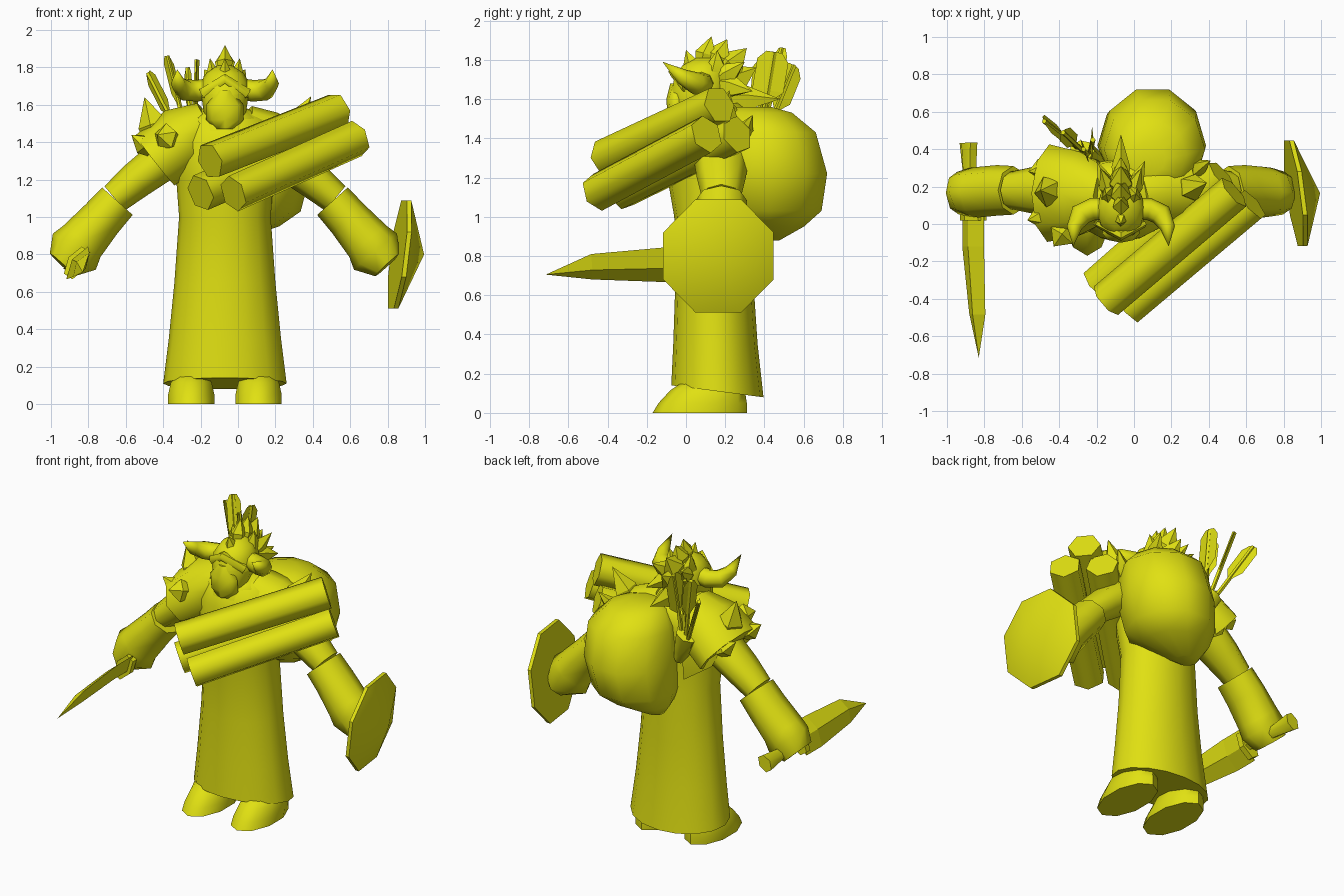
import bpy, bmesh, math
from mathutils import Vector as V

mat = bpy.data.materials.new("yellow")
mat.diffuse_color = (0.75, 0.75, 0.006, 1)
CX = -0.07   # body centre line


def finish(name, bm, smooth):
    bmesh.ops.recalc_face_normals(bm, faces=bm.faces)
    me = bpy.data.meshes.new(name)
    bm.to_mesh(me)
    bm.free()
    me.materials.append(mat)
    ob = bpy.data.objects.new(name, me)
    bpy.context.collection.objects.link(ob)
    if smooth:
        bpy.ops.object.select_all(action='DESELECT')
        ob.select_set(True)
        bpy.context.view_layer.objects.active = ob
        bpy.ops.object.shade_smooth_by_angle(angle=math.radians(smooth))
    return ob


def flip(p):
    """Mirror a path row across the body centre line."""
    return (2 * CX - p[0],) + tuple(p[1:])


def tube(name, rows, n=8, ref=(0, 1, 0), smooth=55, turn=0.0, axis=None):
    """Loft rows of (x, y, z, side radius, radius along ref)."""
    bm = bmesh.new()
    pts = [V(r[:3]) for r in rows]
    rings = []
    for i, r in enumerate(rows):
        t = V(axis) if axis else (pts[min(i + 1, len(pts) - 1)] - pts[max(i - 1, 0)]).normalized()
        v = V(ref)
        v = (v - t * v.dot(t)).normalized()
        u = v.cross(t)
        if max(r[3:]) < 0.002:
            rings.append([bm.verts.new(pts[i])])
            continue
        angs = [(k + turn) * math.tau / n for k in range(n)]
        rings.append([bm.verts.new(pts[i] + u * r[3] * math.cos(a) + v * r[4] * math.sin(a)) for a in angs])
    for a, b in zip(rings, rings[1:]):
        for k in range(n):
            q = [a[k % len(a)], a[(k + 1) % len(a)], b[(k + 1) % len(b)], b[k % len(b)]]
            bm.faces.new(list(dict.fromkeys(q)))
    for ring in (rings[0], rings[-1]):
        if len(ring) > 2:
            bm.faces.new(ring)
    return finish(name, bm, smooth)


def spike(name, base, tip, r, n=5, flat=1.0, ref=(0, 1, 0)):
    """Leaf-shaped spike."""
    b, t = V(base), V(tip)
    m = b.lerp(t, 0.4)
    return tube(name, [(*b, r * .7, r * .7 * flat), (*m, r, r * flat), (*t, 0, 0)], n, ref, 30)


UP = (0, 0, 1)

# Robe and torso
robe = tube("robe", [
    (CX, .16, .10, .33, .235), (CX, .15, .35, .30, .215), (CX, .145, .65, .27, .20),
    (CX, .14, 1.0, .245, .20), (CX, .12, 1.2, .26, .215), (CX, .13, 1.4, .28, .22),
    (CX, .15, 1.52, .25, .19), (CX, .15, 1.58, .12, .12)], 16, axis=UP)
for v in robe.data.vertices:
    if v.co.z < .2:                      # hem dips towards the back
        v.co.z = .14 - .13 * (v.co.y + .07)

# Boots and arms
for s, m in (("left", lambda p: p), ("right", flip)):
    bx = m((-.25,))[0]
    tube(s + "_boot", [(bx, .07, 0, .13, .24), (bx, .085, .05, .13, .225),
                       (bx, .11, .115, .115, .19), (bx, .14, .165, .085, .145)], 10, (0, 1, 0), 55, .5, UP)
    tube(s + "_upper_arm", [m(p) for p in (
        (-.25, .17, 1.42, .12, .14), (-.42, .18, 1.29, .11, .14),
        (-.54, .18, 1.2, .10, .125), (-.66, .18, 1.10, .085, .10))], 8)
    tube(s + "_sleeve", [m(p) for p in (
        (-.645, .18, 1.085, .11, .13), (-.73, .18, .99, .115, .135),
        (-.835, .17, .87, .13, .135), (-.875, .17, .815, .15, .13),
        (-.94, .165, .745, .09, .115))], 8)

# Sword: flat tilted blade, guard, grip and pommel
W = (.55, 0, .83)
tube("sword_blade", [(-.86, .04, .755, .033, .105), (-.86, -.12, .755, .033, .105),
                     (-.838, -.48, .745, .030, .078), (-.83, -.715, .705, 0, 0)], 4, W, 0)
tube("sword_guard", [(-.86, .06, .755, .055, .10), (-.86, .02, .755, .055, .10)], 6, W, 0)
tube("sword_grip", [(-.86, .05, .755, .04, .04), (-.88, .28, .755, .04, .04),
                    (-.885, .435, .755, .045, .06)], 6, W)

# Shield: tilted octagon with a raised centre
bm = bmesh.new()
rim, back = [], []
for k in range(8):
    a = (k + .5) * math.tau / 8
    y, z = .305 * math.cos(a), .312 * math.sin(a)
    x = .865 + .12 * z - .13 * y
    rim.append(bm.verts.new((x + .012, .165 + y, .80 + z)))
    back.append(bm.verts.new((x - .012, .165 + y, .80 + z)))
boss, hub = bm.verts.new((.995, .165, .80)), bm.verts.new((.853, .165, .80))
for k in range(8):
    j = (k + 1) % 8
    bm.faces.new((rim[k], rim[j], boss))
    bm.faces.new((back[j], back[k], hub))
    bm.faces.new((rim[k], back[k], back[j], rim[j]))
finish("shield", bm, 40)

# Sack on the back, leaning to a low corner near the robe
tube("sack", [
    (-.06, .42, .88, .07, .06), (.02, .43, .95, .20, .18), (.07, .42, 1.03, .265, .285),
    (.10, .42, 1.22, .285, .315), (.11, .40, 1.43, .27, .275), (.09, .37, 1.53, .19, .18),
    (.08, .35, 1.56, .09, .09)], 10, axis=UP)

# Bundle of three hexagonal logs
for i, (a, b) in enumerate((((-.15, -.41, 1.30), (.535, .17, 1.57)),
                            ((-.20, -.33, 1.13), (.47, .26, 1.42)),
                            ((-.025, -.45, 1.125), (.635, .105, 1.42)))):
    tube("log_%d" % (i + 1), [(*a, .1, .1), (*b, .1, .1)], 6, UP, 65, i * .25)

# Shoulder plates: large on one side, small on the other
tube("large_pauldron", [(-.15, .15, 1.51, .12, .15), (-.28, .16, 1.42, .185, .23),
                        (-.44, .165, 1.30, .175, .265), (-.42, .165, 1.31, .10, .18)], 9)
tube("small_pauldron", [(.04, .15, 1.51, .09, .13), (.16, .17, 1.46, .11, .16),
                        (.28, .18, 1.40, .11, .16), (.26, .18, 1.40, .07, .12)], 8)
# Cloth corner hanging behind the large plate
tube("mantle_corner", [(-.34, .30, 1.42, .15, .04), (-.31, .33, 1.28, .12, .03),
                       (-.22, .34, 1.10, 0, 0)], 6)
for i, (a, b, r) in enumerate((
        ((-.42, .17, 1.40), (-.50, .18, 1.64), .085), ((-.36, -.03, 1.42), (-.43, -.12, 1.44), .075),
        ((-.46, .05, 1.36), (-.57, .02, 1.44), .06), ((-.45, .30, 1.34), (-.565, .28, 1.42), .06),
        ((.26, .18, 1.42), (.39, .22, 1.645), .075), ((.30, .27, 1.38), (.41, .34, 1.52), .05))):
    spike("pauldron_spike_%d" % (i + 1), a, b, r, 5, 1, (.3, .8, .5))

# Head, helmet, beard, brow and collar
tube("head", [(CX, .05, 1.46, .06, .08), (CX, .04, 1.54, .11, .12), (CX, .05, 1.64, .125, .135),
              (CX, .07, 1.70, .12, .13)], 10, axis=UP)
tube("helmet", [(CX, .07, 1.64, .135, .15), (CX, .08, 1.72, .13, .145), (CX, .09, 1.77, .10, .115),
                (CX, .10, 1.81, .04, .05)], 10, axis=UP)
tube("beard", [(CX, -.03, 1.47, .055, .05), (CX, -.04, 1.52, .10, .055),
               (CX, -.05, 1.60, .10, .05), (CX, -.04, 1.68, .035, .04)], 8, axis=UP)
tube("brow", [(-.19, .0, 1.66, .02, .03), (CX, -.06, 1.74, .03, .03), (.05, .0, 1.66, .02, .03)], 6, UP)
tube("collar", [(CX, .09, 1.46, .20, .16), (CX, .11, 1.53, .19, .16), (CX, .12, 1.57, .13, .12)], 10, axis=UP)

# Curved horns
horn = [(-.13, .08, 1.69, .06, .055), (-.22, .08, 1.675, .06, .058), (-.285, .05, 1.68, .06, .058),
        (-.32, -.02, 1.715, .04, .04), (-.325, -.12, 1.79, 0, 0)]
tube("left_horn", horn, 8, UP)
tube("right_horn", [flip(p) for p in horn], 8, UP)

# Crest of broad leaf-like tufts running over the head
for i, (y0, z0, y, z, r) in enumerate((
        (.04, 1.75, .00, 1.85, .04), (.09, 1.77, .13, 1.92, .06), (.14, 1.76, .21, 1.905, .075),
        (.18, 1.72, .31, 1.86, .085), (.19, 1.66, .36, 1.76, .085), (.19, 1.60, .48, 1.60, .07))):
    spike("crest_%d" % (i + 1), (CX, y0, z0), (CX, y, z), r, 5, .75, (1, 0, 0))
for i, (dx, y, z) in enumerate(((.08, .16, 1.85), (.11, .30, 1.79), (.13, .34, 1.64))):
    for s, sx in (("left", -1), ("right", 1)):
        spike("%s_lock_%d" % (s, i + 1), (CX + sx * .05, .15, 1.68), (CX + sx * dx, y, z), .065, 5, .7, (1, 0, 0))

# Arrows with flat fletching, fanned out behind the shoulder
for i, (tip, w, ref) in enumerate((((-.48, .55, 1.77), .06, (-.5, .8, .2)), ((-.38, .49, 1.86), .045, (.6, .8, 0)),
                                   ((-.27, .40, 1.80), .06, (-.3, .9, 0)), ((-.22, .45, 1.84), .08, (0, 1, 0)))):
    b, t = V((-.24, .36, 1.30)), V(tip)
    tube("arrow_shaft_%d" % (i + 1), [(*b, .014, .014), (*t, .014, .014)], 5)
    rows = [(*b.lerp(t, k), .004, w * q) for k, q in ((.52, .2), (.64, 1), (.92, 1), (1, .5))]
    tube("arrow_feather_%d" % (i + 1), rows, 4, ref, 0)
tube("quiver", [(-.18, .33, 1.22, .03, .03), (-.22, .35, 1.30, .06, .05), (-.28, .39, 1.44, .075, .06)], 7)
